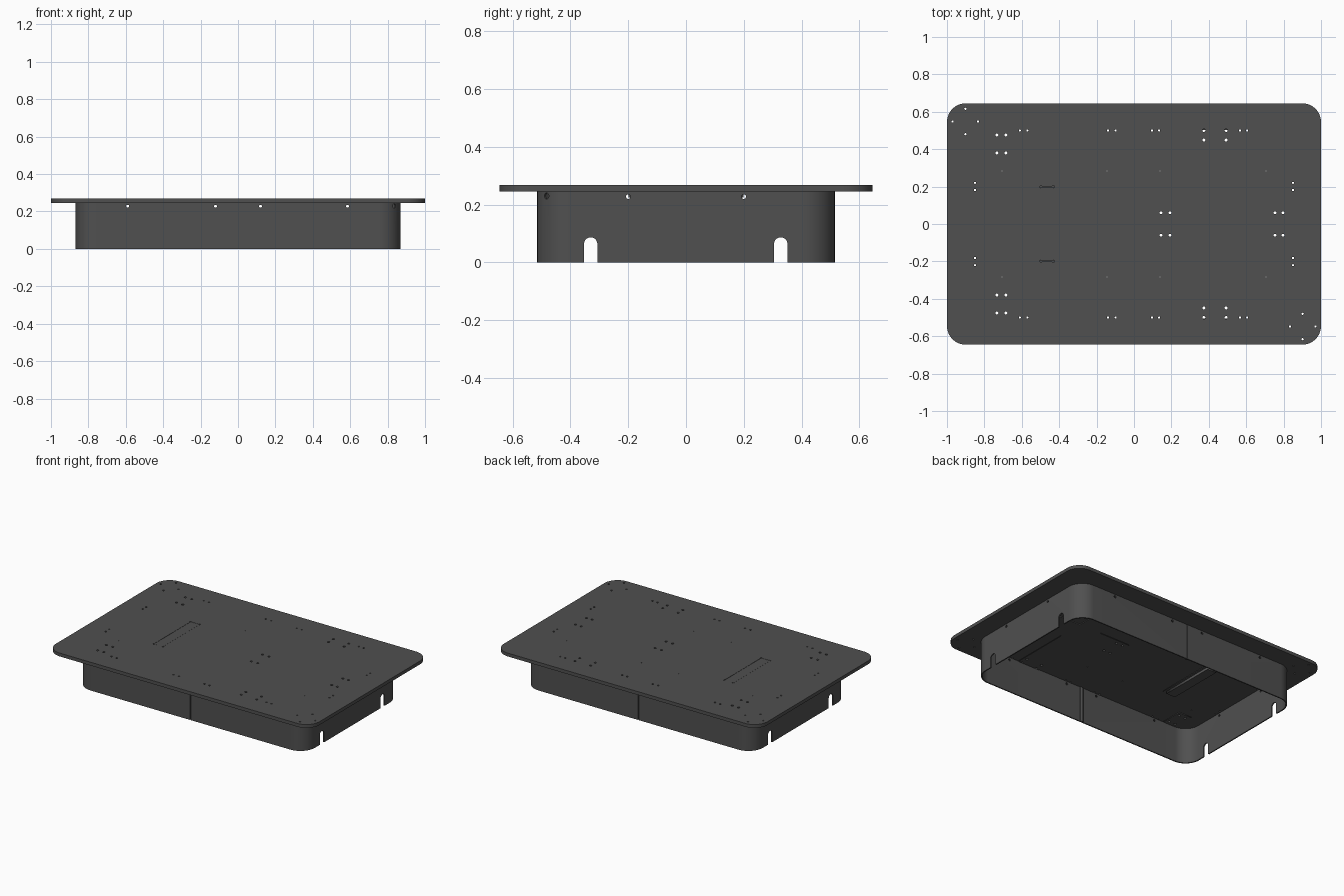
import bpy, bmesh, math
from mathutils import Matrix

if "Cube" in bpy.data.objects:
    bpy.data.objects.remove(bpy.data.objects["Cube"])

grey = bpy.data.materials.new("dark_grey")
grey.diffuse_color = (0.08, 0.08, 0.08, 1)
grey.use_nodes = True
grey.node_tree.nodes["Principled BSDF"].inputs["Base Color"].default_value = grey.diffuse_color


def arc(cx, cy, r, a0, a1, n):
    return [(cx + r * math.cos(math.radians(a0 + (a1 - a0) * i / n)),
             cy + r * math.sin(math.radians(a0 + (a1 - a0) * i / n))) for i in range(n + 1)]


def circle(x, y, r):
    return arc(x, y, r, 0, 360, 16)[:-1]


def rect(x0, x1, y0, y1):
    return [(x0, y0), (x1, y0), (x1, y1), (x0, y1)]


def rounded(hx, hy, r, n=14):
    pts = []
    for i, (sx, sy) in enumerate([(1, 1), (-1, 1), (-1, -1), (1, -1)]):
        pts += arc(sx * (hx - r), sy * (hy - r), r, 90 * i, 90 * i + 90, n)
    return pts


def slab(name, loops, z0, z1):
    """Flat sheet from an outline plus holes, between two heights."""
    cu = bpy.data.curves.new(name, 'CURVE')
    cu.dimensions = '2D'
    cu.fill_mode = 'BOTH'
    cu.extrude = (z1 - z0) / 2
    for pts in loops:
        sp = cu.splines.new('POLY')
        sp.points.add(len(pts) - 1)
        for p, (x, y) in zip(sp.points, pts):
            p.co = (x, y, 0, 1)
        sp.use_cyclic_u = True
    tmp = bpy.data.objects.new(name + "_curve", cu)
    bpy.context.collection.objects.link(tmp)
    dg = bpy.context.evaluated_depsgraph_get()
    me = bpy.data.meshes.new_from_object(tmp.evaluated_get(dg))
    bpy.data.objects.remove(tmp)
    bm = bmesh.new()
    bm.from_mesh(me)
    bmesh.ops.remove_doubles(bm, verts=bm.verts, dist=1e-5)
    bmesh.ops.recalc_face_normals(bm, faces=bm.faces)
    bmesh.ops.translate(bm, verts=bm.verts, vec=(0, 0, (z0 + z1) / 2))
    bm.to_mesh(me)
    bm.free()
    me.materials.clear()
    me.materials.append(grey)
    ob = bpy.data.objects.new(name, me)
    bpy.context.collection.objects.link(ob)
    return ob


def smooth(ob):
    bpy.ops.object.select_all(action='DESELECT')
    ob.select_set(True)
    bpy.context.view_layer.objects.active = ob
    bpy.ops.object.shade_smooth_by_angle(angle=math.radians(30))


# hole layout of the top plate: (x, y, radius)
holes = []
for s in (1, -1):
    holes += [(x, s * y, .008) for x in (-.733, -.685) for y in (.38, .476)]
    holes += [(x, s * y, .008) for x in (.374, .492) for y in (.449, .5)]
    holes += [(x, s * .06, .008) for x in (.144, .193, .754, .797)]
    holes += [(x, s * .5, .006) for x in (-.61, -.57, -.139, -.098, .096, .134, .567, .604)]
    holes += [(x, s * y, .006) for x in (-.85, .85) for y in (.182, .22)]
    holes += [(x, s * .284, .003) for x in (-.706, -.144, .139, .706)]
    holes += [(s * (-.902 + dx), s * (.548 + dy), .006)
              for dx, dy in ((0, .068), (0, -.068), (.068, 0), (-.068, 0))]
hole_loops = [circle(*h) for h in holes]

# slot for the insert bar, with round relief corners
BX, BW, BL = -.465, .035, .2
slot = []
for i, (sx, sy) in enumerate([(1, 1), (-1, 1), (-1, -1), (1, -1)]):
    slot += arc(BX + sx * (BW - .002), sy * (BL - .002), .007, 90 * i - 70, 90 * i + 160, 12)

# top plate
smooth(slab("top_plate", [rounded(1, .645, .1)] + hole_loops + [slot], .245, .268))

# insert bar and its backing strip
slab("insert_bar", [rect(BX - BW + .001, BX + BW - .001, -BL + .001, BL - .001)], .225, .2675)
slab("insert_backing", [rect(BX - .05, BX + .05, -.215, .215)], .242, .247)


# thin reinforcement straps below the plate, pierced by the same holes
def strap(name, outline, inside):
    loops = [outline] + [circle(*h) for h in holes if inside(h[0], h[1])]
    slab(name, loops, .241, .246)


cross = [(.115, -.09), (.35, -.09), (.35, -.505), (.515, -.505), (.515, -.09), (.825, -.09),
         (.825, .09), (.515, .09), (.515, .505), (.35, .505), (.35, .09), (.115, .09)]
strap("cross_strap", cross,
      lambda x, y: (.115 < x < .825 and abs(y) < .09) or (.35 < x < .515 and abs(y) < .51))
for side, s in (("back", 1), ("front", -1)):
    y0, y1 = sorted((s * .35, s * .503))
    strap("end_strap_" + side, rect(-.76, -.66, y0, y1),
          lambda x, y: -.76 < x < -.66 and y0 < y < y1)

# skirt wall
skirt = slab("skirt_wall", [rounded(.868, .515, .11), rounded(.86, .507, .102)], 0, .2455)

# cutters for the skirt
cutters = []


def cutter(loops, length, mat):
    c = slab("skirt_cutter", loops, -length / 2, length / 2)
    c.data.transform(mat)
    c.hide_render = True
    cutters.append(c)


# local x,y,z -> world y,z,x  (cuts along x) and x,z,-y (cuts along y)
ALONG_X = Matrix(((0, 0, 1, 0), (1, 0, 0, 0), (0, 1, 0, 0), (0, 0, 0, 1)))
ALONG_Y = Matrix.Rotation(math.radians(90), 4, 'X')
for y in (-.33, .328):
    cutter([[(y - .023, -.05), (y + .023, -.05)] + arc(y, .064, .023, 0, 180, 16)], 3, ALONG_X)
for y in (-.2, .2):
    cutter([circle(y, .228, .008)], 3, ALONG_X)
for x in (-.59, -.12, .12, .585):
    cutter([circle(x, .228, .008)], 3, ALONG_Y)
# corner hole and the seam between the two halves
cutter([circle(0, .23, .011)], .2,
       Matrix.Translation((.836, -.483, 0)) @ Matrix.Rotation(math.radians(45), 4, 'Z') @ ALONG_Y)
cutter([rect(-.0025, .0025, -.1, .4)], 3, ALONG_Y)

for c in cutters:
    m = skirt.modifiers.new("cut", 'BOOLEAN')
    m.operation = 'DIFFERENCE'
    m.solver = 'EXACT'
    m.object = c
dg = bpy.context.evaluated_depsgraph_get()
cut_mesh = bpy.data.meshes.new_from_object(skirt.evaluated_get(dg))
skirt.modifiers.clear()
skirt.data = cut_mesh
for c in cutters:
    bpy.data.objects.remove(c)
smooth(skirt)

# joint strips behind the seams
for side, s in (("back", 1), ("front", -1)):
    y0, y1 = sorted((s * .502, s * .5075))
    slab("joint_strip_" + side, [rect(-.012, .012, y0, y1)], 0, .245)
